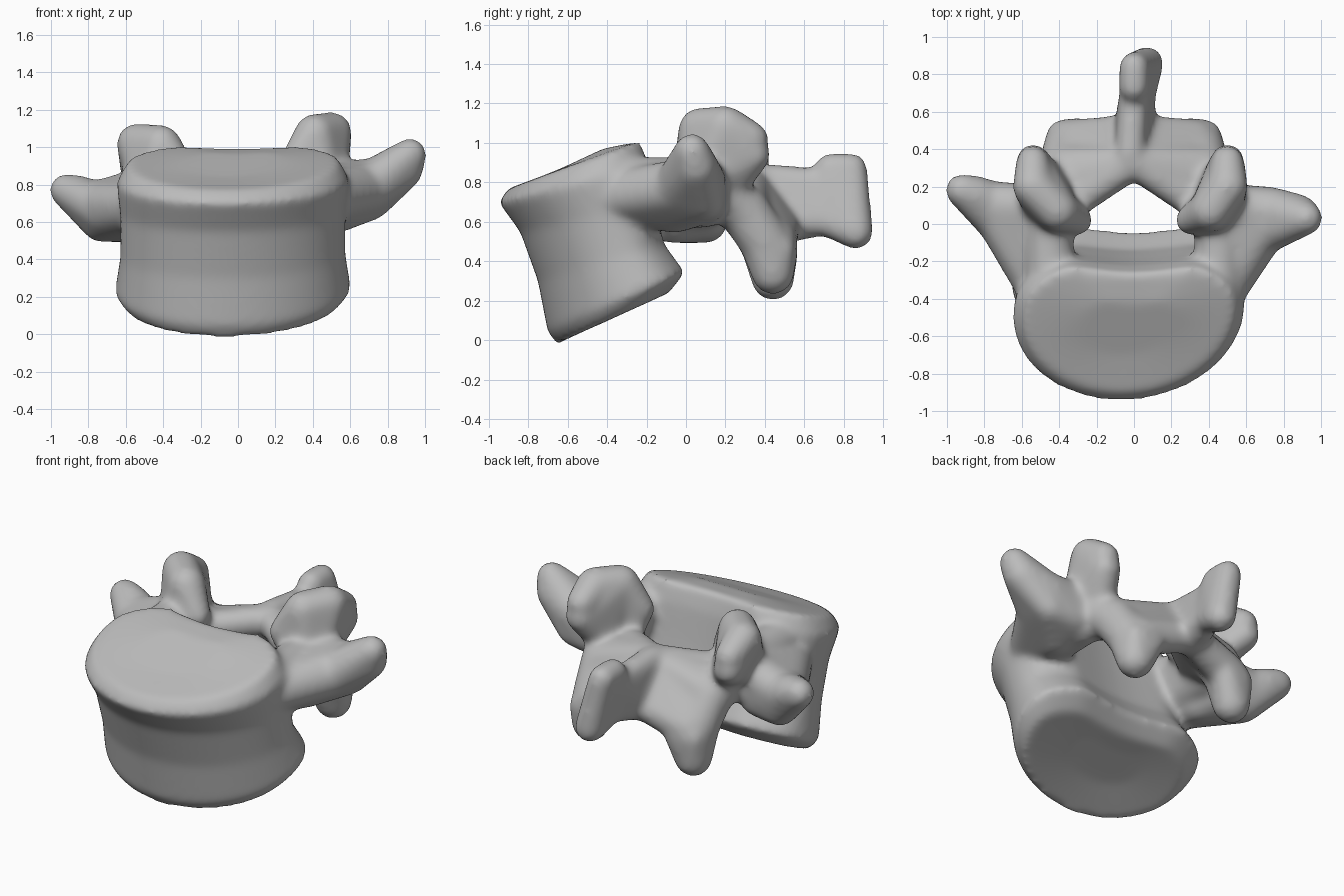
import bpy, bmesh, math
from mathutils import Matrix

old = bpy.data.objects.get("Cube")
if old:
    bpy.data.objects.remove(old, do_unlink=True)

bone = bpy.data.materials.new("bone grey")
bone.use_nodes = True
GREY = (0.5, 0.5, 0.5, 1)
bone.diffuse_color = GREY
bone.node_tree.nodes["Principled BSDF"].inputs["Base Color"].default_value = GREY

# Radii of the rounded ends
THIN, SLIM, MEDIUM, THICK = 0.08, 0.09, 0.11, 0.13
bm = bmesh.new()


def hull(*balls):
    """Convex skin around a few balls given as x, y, z, radius."""
    part = bmesh.new()
    for x, y, z, radius in balls:
        bmesh.ops.create_icosphere(part, subdivisions=3, radius=radius,
                                   matrix=Matrix.Translation((x, y, z)))
    out = bmesh.ops.convex_hull(part, input=part.verts)
    junk = set(out["geom_interior"]) | set(out["geom_unused"])
    bmesh.ops.delete(part, geom=[v for v in junk if isinstance(v, bmesh.types.BMVert)],
                     context='VERTS')
    bmesh.ops.recalc_face_normals(part, faces=part.faces)
    mesh = bpy.data.meshes.new("temporary")
    part.to_mesh(mesh)
    part.free()
    bm.from_mesh(mesh)
    bpy.data.meshes.remove(mesh)


def chain(*balls):
    for pair in zip(balls, balls[1:]):
        hull(*pair)


def body_ring(front, back, width, steps=64):
    """Kidney-shaped outline between a front and a back point (y, z)."""
    ring = []
    for step in range(steps):
        angle = math.tau * step / steps
        across, along = math.cos(angle), math.sin(angle)
        if along > 0:
            across = math.copysign(abs(across) ** 0.8, across)
            along = along ** 0.8
            hollow = 0.09 * along * max(0, 1 - 3 * across * across)
            depth = 0.6 + 0.4 * along - hollow
        else:
            depth = 0.6 + 0.6 * along
        y, z = (start + (end - start) * depth for start, end in zip(front, back))
        ring.append(bm.verts.new((width * across - 0.07 * (1 - depth), y, z)))
    return ring


def vertebral_body():
    """Tilted rings from the lower rim to the upper rim, with hollowed ends."""
    rings = [body_ring(*level) for level in (
        ((-0.45, 0.1), (-0.2, 0.2), 0.25),
        ((-0.65, -0.02), (-0.06, 0.25), 0.55),
        ((-0.7, 0.04), (0.03, 0.36), 0.63),
        ((-0.75, 0.3), (-0.08, 0.5), 0.6),
        ((-0.84, 0.55), (-0.12, 0.7), 0.6),
        ((-0.95, 0.7), (-0.15, 0.9), 0.62),
        ((-0.9, 0.77), (-0.2, 1.02), 0.56),
        ((-0.7, 0.84), (-0.4, 0.98), 0.25))]
    faces = [bm.faces.new(rings[0]), bm.faces.new(rings[-1])]
    for low, high in zip(rings, rings[1:]):
        for a, b, c, d in zip(low, low[1:] + low[:1], high[1:] + high[:1], high):
            faces.append(bm.faces.new((a, b, c, d)))
    bmesh.ops.recalc_face_normals(bm, faces=faces)


def arch_half(side):
    """Pedicle, lamina and both joint processes of one side."""
    is_right = side < 0
    lift = -0.06 if is_right else 0
    out = 0.04 if is_right else 0

    def ball(x, y, z, radius):
        return (side * x, y, z, radius)

    # Pedicle
    pedicle_top = ball(0.45, 0.08, 0.8, THICK)
    pedicle_low = ball(0.46, 0.1, 0.68, MEDIUM)
    hull(ball(0.45, -0.3, 0.8, THICK), ball(0.47, -0.25, 0.66, MEDIUM),
         pedicle_top, pedicle_low)

    # Narrow bridge down to the lower joint process
    bridge = ball(0.38, 0.29, 0.66, THICK)
    lower_root = ball(0.36, 0.4, 0.5, THICK)
    lower_tip = ball(0.36, 0.44, 0.34 + lift / 2, MEDIUM)
    chain(pedicle_top, bridge, lower_root, lower_tip)
    hull(ball(0.38, 0.47, 0.46, SLIM), ball(0.29, 0.48, 0.46, SLIM), lower_tip)

    # Lamina closing the arch
    crest = ball(0, 0.33, 0.8, SLIM)
    hull(ball(0.36, 0.25, 0.7, MEDIUM), ball(0.33, 0.45, 0.5, MEDIUM),
         crest, ball(0, 0.5, 0.6, SLIM))
    hull(ball(0.36, 0.09, 0.74, SLIM), bridge, crest, ball(0.06, 0.38, 0.7, THIN))

    # Upper joint process, curled around a hollow facing inward
    inner = ball(0.3, 0.02, 0.92 + lift, THIN)
    front = ball(0.41, 0.07, 1.07 + lift, MEDIUM)
    outer = ball(0.5 + out, 0.2, 1.08 + lift, MEDIUM)
    rear = ball(0.5 + out, 0.33, 1.02 + lift, SLIM)
    chain(inner, front, outer, rear)
    hull(ball(0.33, 0.05, 0.83, THIN), pedicle_top, front, inner)
    hull(pedicle_top, ball(0.44, 0.22, 0.78, SLIM), front, outer,
         ball(0.5 + out, 0.34, 0.94 + lift, SLIM))


def transverse(front, root, heel, lower, middle, end, tip):
    """Side process tapering from a broad root through the middle to its tip."""
    hull(front, root, heel, lower, *middle)
    hull(*middle, end, tip)


vertebral_body()
arch_half(1)
arch_half(-1)

# Left transverse process, sweeping up
transverse(front=(0.48, -0.34, 0.73, THICK), root=(0.52, 0.08, 0.8, THICK),
           heel=(0.56, 0.1, 0.7, MEDIUM), lower=(0.53, -0.06, 0.65, MEDIUM),
           middle=((0.68, -0.04, 0.77, THICK), (0.73, 0.07, 0.81, THICK),
                   (0.72, 0.1, 0.7, SLIM)),
           end=(0.88, 0.05, 0.88, MEDIUM), tip=(0.92, 0.03, 0.96, SLIM))

# Right transverse process, lower and blunter
transverse(front=(-0.5, -0.34, 0.68, THICK), root=(-0.52, 0.08, 0.76, THICK),
           heel=(-0.58, 0.1, 0.62, MEDIUM), lower=(-0.54, -0.06, 0.6, MEDIUM),
           middle=((-0.68, -0.02, 0.65, THICK), (-0.76, 0.1, 0.69, THICK),
                   (-0.73, 0.1, 0.6, MEDIUM)),
           end=(-0.85, 0.15, 0.74, MEDIUM), tip=(-0.92, 0.18, 0.77, SLIM))

# Spinous process: a thin plate with a thickened, slanted end
neck_top = (0, 0.7, 0.79, THIN)
neck_low = (0.04, 0.7, 0.61, THIN)
hull((-0.02, 0.37, 0.82, THIN), (0, 0.5, 0.6, MEDIUM), neck_top, neck_low)
hull(neck_top, neck_low, (0, 0.73, 0.87, THIN), (0, 0.84, 0.87, THIN),
     (0.07, 0.86, 0.55, SLIM))

# Fuse all parts into one smooth bone
mesh = bpy.data.meshes.new("vertebra")
bm.to_mesh(mesh)
bm.free()
mesh.materials.append(bone)
vertebra = bpy.data.objects.new("vertebra", mesh)
bpy.context.collection.objects.link(vertebra)

fuse = vertebra.modifiers.new("fuse", 'REMESH')
fuse.mode = 'VOXEL'
fuse.voxel_size = 0.018
fuse.use_smooth_shade = True
soften = vertebra.modifiers.new("soften", 'SMOOTH')
soften.factor = 0.5
soften.iterations = 22
